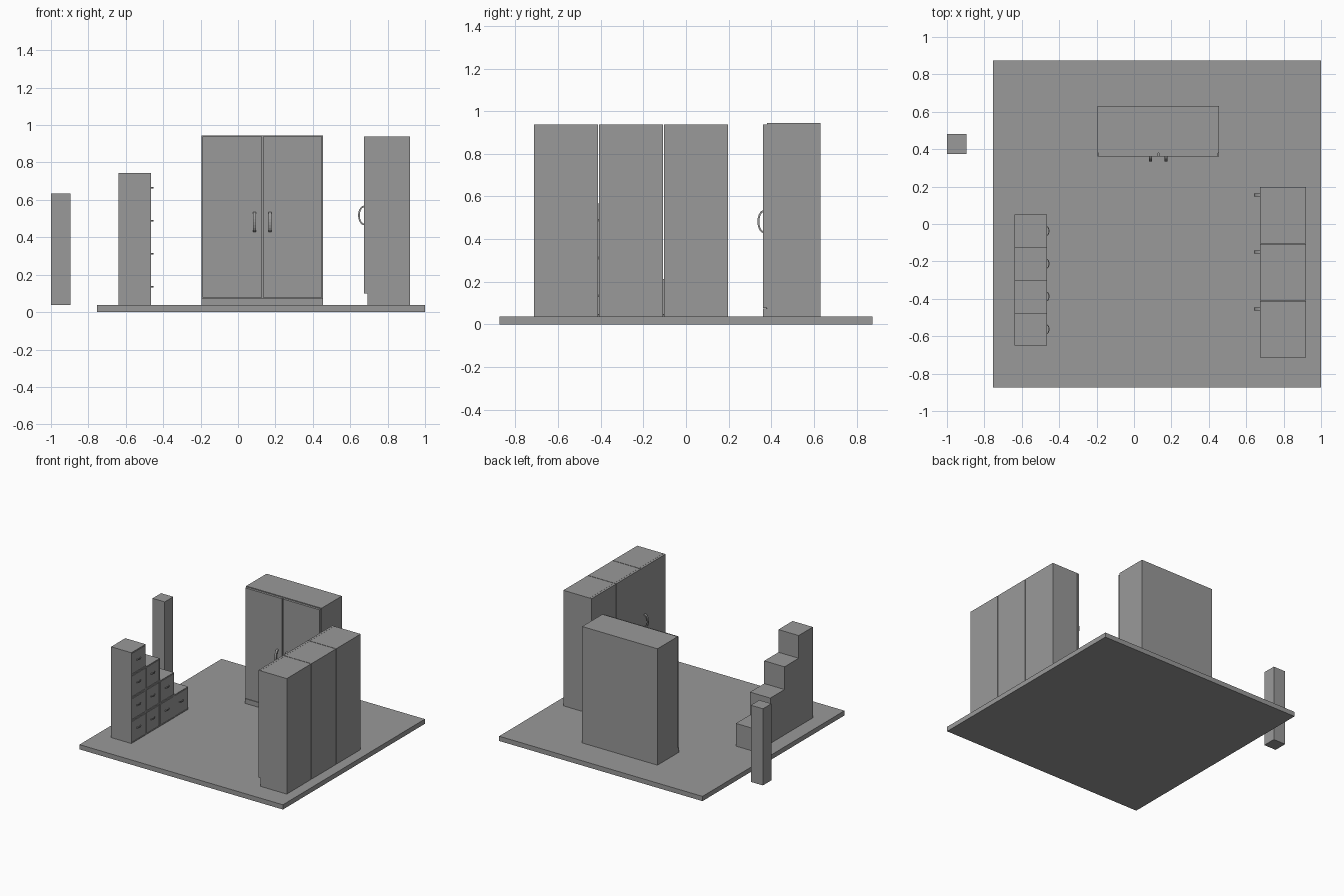
import bpy, bmesh
from math import sin, cos, pi
from mathutils import Vector

if "Cube" in bpy.data.objects:
    bpy.data.objects.remove(bpy.data.objects["Cube"], do_unlink=True)

grey = bpy.data.materials.new("mid_grey")
grey.use_nodes = True
colour = (0.32, 0.32, 0.32, 1)
grey.diffuse_color = colour
grey.node_tree.nodes["Principled BSDF"].inputs["Base Color"].default_value = colour

FLOOR = 0.037


def finish(name, bm):
    bmesh.ops.recalc_face_normals(bm, faces=bm.faces[:])
    mesh = bpy.data.meshes.new(name)
    bm.to_mesh(mesh)
    bm.free()
    mesh.materials.append(grey)
    obj = bpy.data.objects.new(name, mesh)
    bpy.context.collection.objects.link(obj)
    return obj


def box(name, x, y, z, panel_dir=None):
    """Box from ranges; panel_dir cuts a shallow groove around a drawer front."""
    bm = bmesh.new()
    bmesh.ops.create_cube(bm, size=1)
    for v in bm.verts:
        v.co = Vector([r[0] if c < 0 else r[1] for c, r in zip(v.co, (x, y, z))])
    if panel_dir:
        bm.normal_update()
        face = [f for f in bm.faces if f.normal.dot(panel_dir) > 0.9]
        for thickness, depth in ((0.008, 0), (0.0005, -0.006), (0.003, 0), (0.0005, 0.006)):
            bmesh.ops.inset_region(bm, faces=face, thickness=thickness, depth=depth)
    return finish(name, bm)


def handle(name, centre, out, along, half, depth, width, thick, segments=10):
    """Flat strap bent into an arch."""
    out, along, centre = Vector(out), Vector(along), Vector(centre)
    side = out.cross(along) * width / 2
    bm = bmesh.new()
    rings = []
    for i in range(segments + 1):
        a = pi * i / segments
        outer = centre + along * half * cos(a) + out * depth * sin(a)
        inner = centre + along * (half - thick) * cos(a) + out * (depth - thick) * sin(a)
        rings.append([bm.verts.new(p) for p in
                      (outer - side, outer + side, inner + side, inner - side)])
    for a, b in zip(rings, rings[1:]):
        for k in range(4):
            bm.faces.new((a[k], a[(k + 1) % 4], b[(k + 1) % 4], b[k]))
    bm.faces.new(rings[0])
    bm.faces.new(rings[-1])
    return finish(name, bm)


# Floor slab and free-standing post
box("floor", (-0.755, 1), (-0.875, 0.875), (0, FLOOR))
box("post", (-1, -0.895), (0.375, 0.48), (FLOOR, 0.635))

# Stepped drawer stack, tallest at the front
step, rise = 0.175, 0.177
for col in range(4):
    y = -0.65 + col * step
    for row in range(4 - col):
        z = FLOOR + row * rise
        box(f"drawer_{col}_{row}", (-0.64, -0.465), (y, y + step), (z, z + rise),
            Vector((1, 0, 0)))
        handle(f"drawer_handle_{col}_{row}", (-0.466, y + step / 2, z + 0.098),
               (1, 0, 0), (0, 1, 0), 0.025, 0.014, 0.008, 0.005)

# Two-door wardrobe at the back
box("wardrobe_body", (-0.195, 0.455), (0.38, 0.63), (FLOOR, 0.945))
box("wardrobe_plinth", (-0.195, 0.455), (0.362, 0.38), (FLOOR, 0.074))
middle = 0.13
for side, label in ((-1, "right"), (1, "left")):
    xs = sorted((middle + side * 0.003, middle + side * 0.319))
    box(f"wardrobe_door_{label}", xs, (0.362, 0.381), (0.077, 0.938))
    handle(f"wardrobe_handle_{label}", (middle + side * 0.042, 0.363, 0.482),
           (0, -1, 0), (0, 0, 1), 0.053, 0.028, 0.016, 0.009)

# Row of three tall cabinets along the left side
unit = 0.305
for i in range(3):
    y = -0.715 + i * unit
    ys = (y + 0.002, y + unit - 0.002)
    box(f"cabinet_body_{i}", (0.693, 0.92), ys, (FLOOR, 0.938))
    box(f"cabinet_door_{i}", (0.675, 0.692), ys, (0.1, 0.938))
    handle(f"cabinet_handle_{i}", (0.676, y + 0.26, 0.517),
           (-1, 0, 0), (0, 0, 1), 0.053, 0.034, 0.016, 0.009)
